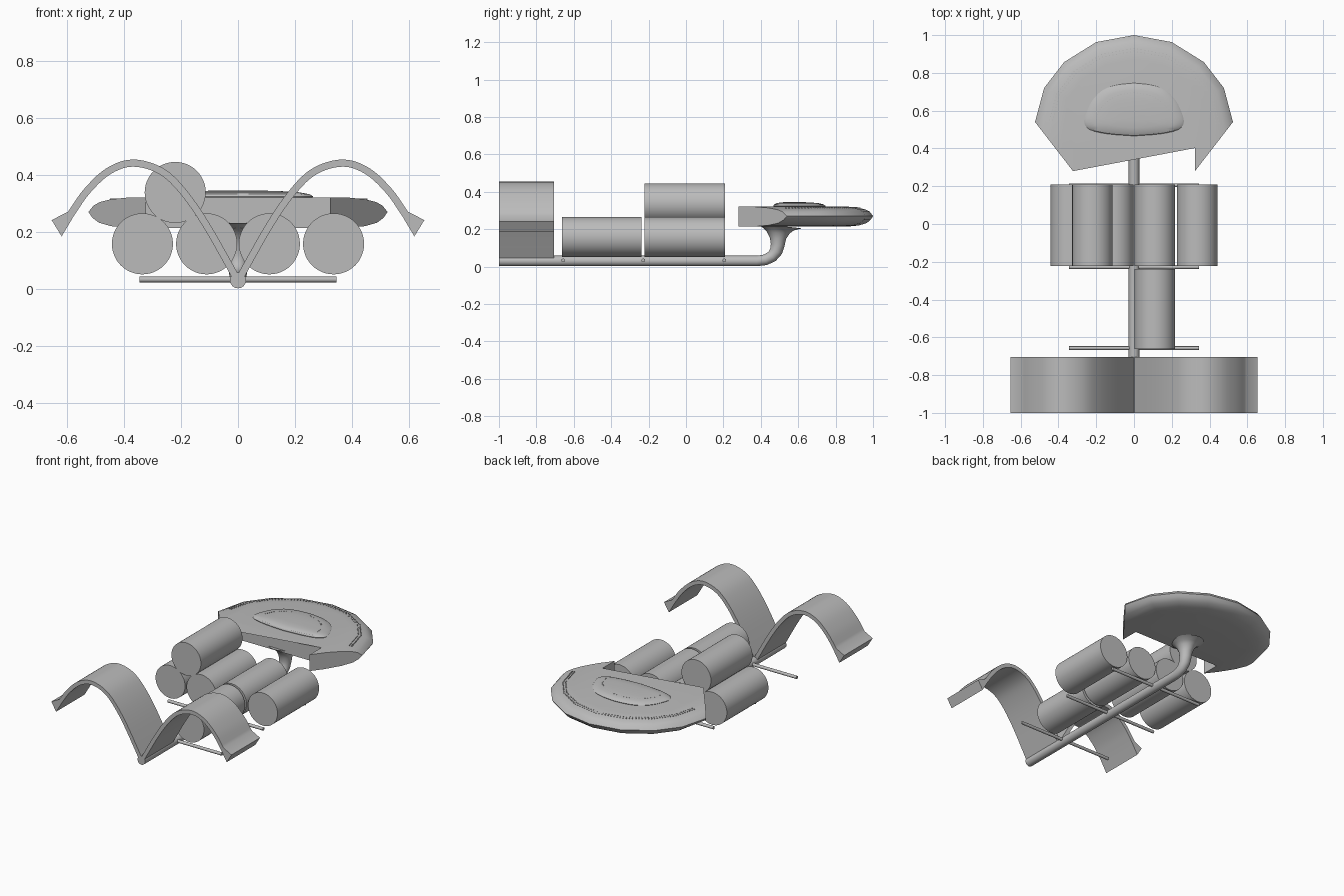
import bpy, bmesh, math
from mathutils import Vector

if "Cube" in bpy.data.objects:
    bpy.data.objects.remove(bpy.data.objects["Cube"])

grey = bpy.data.materials.new("hull grey")
grey.diffuse_color = (0.5, 0.5, 0.5, 1)
grey.use_nodes = True
grey.node_tree.nodes["Principled BSDF"].inputs["Base Color"].default_value = grey.diffuse_color


def finish(name, bm, angle=30):
    bmesh.ops.remove_doubles(bm, verts=bm.verts, dist=1e-5)
    bmesh.ops.recalc_face_normals(bm, faces=bm.faces)
    me = bpy.data.meshes.new(name)
    bm.to_mesh(me)
    bm.free()
    ob = bpy.data.objects.new(name, me)
    bpy.context.collection.objects.link(ob)
    me.materials.append(grey)
    bpy.ops.object.select_all(action='DESELECT')
    ob.select_set(True)
    bpy.context.view_layer.objects.active = ob
    bpy.ops.object.shade_smooth_by_angle(angle=math.radians(angle))
    return ob


def loft(bm, rings):
    """Skin closed rings of points and cap both ends."""
    vs = [[bm.verts.new(p) for p in r] for r in rings]
    n = len(vs[0])
    for a, b in zip(vs, vs[1:]):
        for i in range(n):
            j = (i + 1) % n
            bm.faces.new((a[i], a[j], b[j], b[i]))
    bm.faces.new(vs[0])
    bm.faces.new(vs[-1])


def tube(name, path, radii, flat=None, sides=24):
    """Round tube along a path; flat squeezes its x width."""
    path = [Vector(p) for p in path]
    flat = flat or [1] * len(path)
    rings = []
    for i, p in enumerate(path):
        t = (path[min(i + 1, len(path) - 1)] - path[max(i - 1, 0)]).normalized()
        u = Vector((0, 0, 1)) if abs(t.x) > .9 else Vector((1, 0, 0))
        v = t.cross(u)
        rings.append([p + radii[i] * (math.cos(a) * u * flat[i] + math.sin(a) * v)
                      for a in (2 * math.pi * k / sides for k in range(sides))])
    bm = bmesh.new()
    loft(bm, rings)
    return finish(name, bm)


# spine, curving up into the flared neck below the saucer
ZS = .03
tube("spine_and_neck",
     [(0, -1, ZS), (0, .38, ZS), (0, .425, .036), (0, .46, .054), (0, .482, .082),
      (0, .49, .115), (0, .492, .15), (0, .494, .18), (0, .495, .2), (0, .497, .218)],
     [.028, .028, .029, .031, .034, .037, .043, .06, .082, .125],
     [1, 1, 1, 1, 1, 1, .95, .85, .8, .75])

# cross rods
for i, y in enumerate((.205, -.228, -.657)):
    tube(f"cross_rod_{i}", [(-.345, y, .033), (.345, y, .033)], [.01, .01], sides=16)

# cargo drums
drums = [(x, .158, -.222, .208) for x in (-.335, -.11, .11, .335)]
drums += [(-.22, .338, -.222, .208), (.11, .158, -.662, -.237)]
for i, (x, z, y0, y1) in enumerate(drums):
    tube(f"cargo_drum_{i}", [(x, y0, z), (x, y1, z)], [.107, .107], sides=48)


# arched wings with a flared tip
def spline(pts, n=5):
    p = [Vector(q) for q in pts]
    p = [2 * p[0] - p[1]] + p + [2 * p[-1] - p[-2]]
    out = []
    for a, b, c, d in zip(p, p[1:], p[2:], p[3:]):
        for k in range(n):
            t = k / n
            out.append(.5 * (2 * b + (c - a) * t + (2 * a - 5 * b + 4 * c - d) * t * t
                             + (3 * b - a - 3 * c + d) * t ** 3))
    return out + [p[-2]]


arch = spline([(.004, .035), (.115, .23), (.2, .35), (.275, .416), (.37, .441),
               (.455, .412), (.53, .342), (.585, .264)])
pairs = []
for i, p in enumerate(arch):
    t = (arch[min(i + 1, len(arch) - 1)] - arch[max(i - 1, 0)]).normalized()
    nrm = Vector((-t.y, t.x)) * .0125
    pairs.append((p + nrm, p - nrm))
pairs.append((Vector((.653, .241)), Vector((.618, .184))))
for side, sx in (("left", -1), ("right", 1)):
    bm = bmesh.new()
    loft(bm, [[(sx * o.x, -1, o.y), (sx * o.x, -.705, o.y),
               (sx * q.x, -.705, q.y), (sx * q.x, -1, q.y)] for o, q in pairs])
    finish(f"{side}_wing", bm)

# saucer: half-disc rings, cut obliquely at the sides, notched at the back
half = [(.524, .54), (.476, .72), (.37, .857), (.2, .963)]
arc = half + [(0, 1)] + [(-x, y) for x, y in reversed(half)]


def arc_ring(s, z):
    f = min(1, (1 - s) * 2.6)
    ex, ey = .524 + (.323 - .524) * f, .54 + (.28 - .54) * f
    r = [(x * s, .5 + (y - .5) * s, z) for x, y in arc]
    r[0], r[-1] = (ex, ey, z), (-ex, ey, z)
    return r


profile = [(.72, .213), (.85, .22), (.93, .232), (.975, .25), (1, .27),
           (.965, .293), (.92, .305), (.85, .314), (.74, .32)]
bm = bmesh.new()
rings = [[bm.verts.new(p) for p in arc_ring(*sz)] for sz in profile]
for a, b in zip(rings, rings[1:]):
    for i in range(len(a) - 1):
        bm.faces.new((a[i], a[i + 1], b[i + 1], b[i]))
back = []
for ring, z in ((rings[0], .213), (rings[-1], .32)):
    c = [bm.verts.new(p) for p in ((-.323, .28, z), (-.323, .402, z),
                                   (.323, .402, z), (.323, .28, z))]
    bm.faces.new(ring + c)
    back.append(c)
lo, hi = back
for i in range(3):
    bm.faces.new((lo[i], lo[i + 1], hi[i + 1], hi[i]))
for end, corner in ((0, 3), (-1, 0)):      # oblique side cuts
    bm.faces.new([r[end] for r in rings] + [hi[corner], lo[corner]])
bmesh.ops.triangulate(bm, faces=[f for f in bm.faces if len(f.verts) > 4])
finish("saucer", bm)

# low bridge dome on top of the saucer
edge = spline([(0, .746), (.09, .736), (.164, .71), (.22, .655), (.25, .595), (.264, .54),
               (.235, .5), (.14, .477), (0, .466)], 3)
outline = [(p.x, p.y) for p in edge] + [(-p.x, p.y) for p in edge[-2:0:-1]]
bm = bmesh.new()
loft(bm, [[(x * s, .56 + (y - .56) * s, z) for x, y in outline]
          for s, z in ((.97, .316), (1, .324), (.95, .332), (.8, .339), (.55, .343), (.25, .345))])
finish("bridge_dome", bm)


# rows of tiny window studs on the saucer and dome
def studs(name, pts, z, count):
    bm = bmesh.new()
    pts = [Vector(p) for p in pts]
    for k in range(count):
        t = k / count * (len(pts) - 1)
        i = int(t)
        p = pts[i].lerp(pts[i + 1], t - i)
        c = bmesh.ops.create_cube(bm, size=.005)["verts"]
        bmesh.ops.translate(bm, verts=c, vec=(p.x, p.y, z))
    finish(name, bm)


for i, s in enumerate((.86, .83)):
    studs(f"saucer_studs_{i}", [(x * s, .5 + (y - .5) * s) for x, y in arc], .3135 + .0015 * i, 72)
dome_arc = [(.2 * math.cos(a), .54 + .155 * math.sin(a))
            for a in (math.pi * k / 16 for k in range(17))]
studs("dome_studs", dome_arc, .3385, 36)
